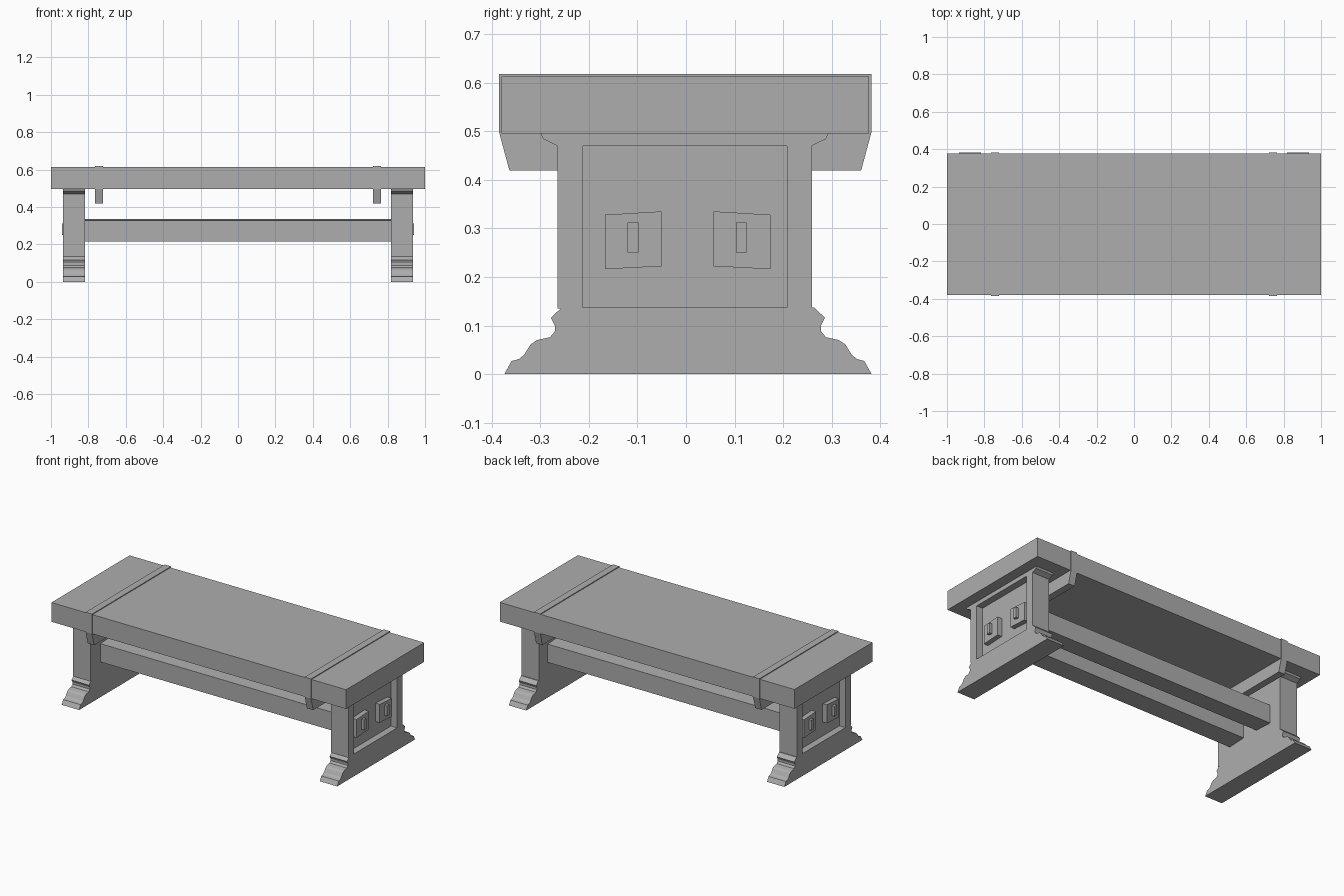
import bpy, bmesh

if "Cube" in bpy.data.objects:
    bpy.data.objects.remove(bpy.data.objects["Cube"])

stone = bpy.data.materials.new("plain_grey")
stone.diffuse_color = (0.42, 0.42, 0.42, 1)
stone.use_nodes = True
stone.node_tree.nodes["Principled BSDF"].inputs["Base Color"].default_value = stone.diffuse_color


def prism(name, profile, axis, lo, hi):
    """Extrude a closed profile from lo to hi: (y, z) along x or (x, y) along z."""
    def place(p, t):
        return (t, p[0], p[1]) if axis == "x" else (p[0], p[1], t)
    bm = bmesh.new()
    a = [bm.verts.new(place(p, lo)) for p in profile]
    b = [bm.verts.new(place(p, hi)) for p in profile]
    n = len(profile)
    bm.faces.new(a)
    bm.faces.new(b[::-1])
    for i in range(n):
        j = (i + 1) % n
        bm.faces.new((a[i], b[i], b[j], a[j]))
    bmesh.ops.recalc_face_normals(bm, faces=bm.faces)
    mesh = bpy.data.meshes.new(name)
    bm.to_mesh(mesh)
    bm.free()
    mesh.materials.append(stone)
    obj = bpy.data.objects.new(name, mesh)
    bpy.context.collection.objects.link(obj)
    return obj


def rect(y0, y1, z0, z1):
    return [(y0, z0), (y1, z0), (y1, z1), (y0, z1)]


def symmetric(half, centre):
    """Full outline from its right half, listed bottom to top."""
    return ([(centre + y, z) for y, z in half]
            + [(centre - y, z) for y, z in reversed(half)])


# Table top slab
prism("table_top", rect(-0.38, 0.377, 0.495, 0.613), "x", -1, 1)

# Moulded foot and flared crown outlines
foot = symmetric([(0.378, 0), (0.363, 0.027), (0.348, 0.031), (0.337, 0.040),
                  (0.324, 0.061), (0.311, 0.070), (0.284, 0.076), (0.274, 0.088),
                  (0.274, 0.100), (0.282, 0.116), (0.260, 0.137)], 0.004)
crown = symmetric([(0.262, 0.47), (0.291, 0.484), (0.296, 0.495)], -0.003)
# Band around the top with a tapered batten beneath
strap = symmetric([(0.362, 0.419), (0.383, 0.497), (0.383, 0.618)], -0.0015)

INNER, OUTER, PANEL = 0.817, 0.935, 0.893
for side, s in (("left", -1), ("right", 1)):
    prism(side + "_foot", foot, "x", s * INNER, s * OUTER)
    # Upright with a recessed outer panel
    upright = [(INNER, -0.265), (OUTER, -0.265), (OUTER, -0.212), (PANEL, -0.212),
               (PANEL, 0.208), (OUTER, 0.208), (OUTER, 0.259), (INNER, 0.259)]
    prism(side + "_upright", [(s * x, y) for x, y in upright], "z", 0.135, 0.47)
    prism(side + "_crown", crown, "x", s * INNER, s * OUTER)
    prism(side + "_strap", strap, "x", s * 0.722, s * 0.765)
    # Wedge keys in the tenon ends
    for place, y in (("front", -0.109), ("back", 0.114)):
        prism(f"{side}_{place}_key", rect(y - 0.011, y + 0.011, 0.25, 0.312),
              "x", s * 0.91, s * 0.94)

# Long stretchers running through both uprights
prism("front_stretcher", [(-0.167, 0.216), (-0.05, 0.222), (-0.05, 0.335),
                          (-0.167, 0.328)], "x", -0.922, 0.922)
prism("back_stretcher", [(0.057, 0.222), (0.174, 0.216), (0.174, 0.328),
                         (0.057, 0.335)], "x", -0.922, 0.922)
